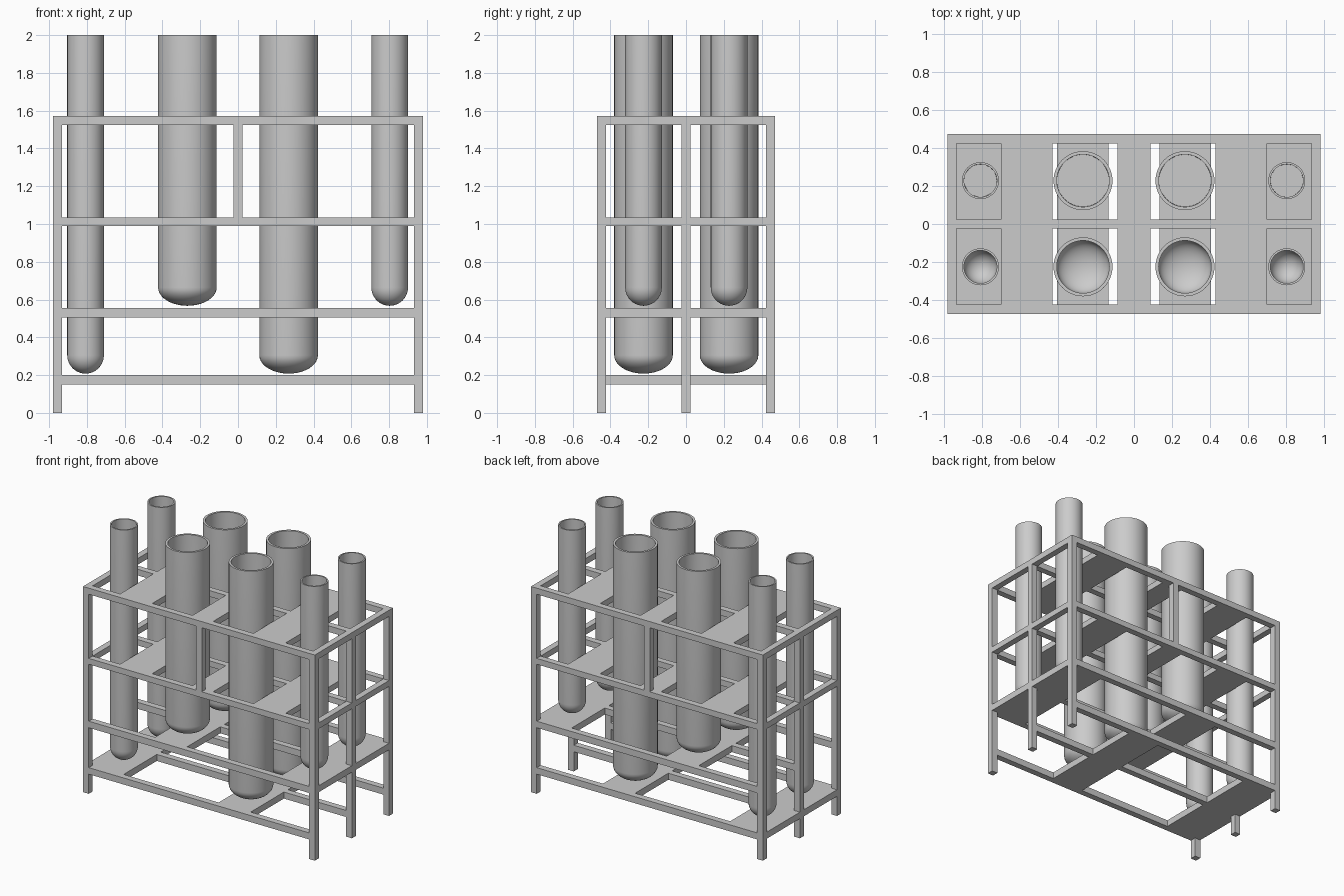
import bpy, math

if "Cube" in bpy.data.objects:
    bpy.data.objects.remove(bpy.data.objects["Cube"])

X, Y, W = 0.98, 0.472, 0.048      # rack half sizes and bar width


def box(name, x0, x1, y0, y1, z0, z1):
    bpy.ops.mesh.primitive_cube_add(size=1, location=((x0 + x1) / 2, (y0 + y1) / 2, (z0 + z1) / 2))
    ob = bpy.context.object
    ob.name = name
    ob.scale = (x1 - x0, y1 - y0, z1 - z0)
    bpy.ops.object.transform_apply(location=False, rotation=False, scale=True)
    return ob


def lathe(name, profile, loc, n=48):
    """Turn an (r, z) profile around z; r = 0 points become poles."""
    verts, faces, rings = [], [], []
    for r, z in profile:
        k = 1 if r < 1e-6 else n
        rings.append(range(len(verts), len(verts) + k))
        verts += [(r * math.cos(2 * math.pi * i / n), r * math.sin(2 * math.pi * i / n), z) for i in range(k)]
    for a, b in zip(rings, rings[1:]):
        for i in range(n):
            j = (i + 1) % n
            q = [a[i % len(a)], a[j % len(a)], b[j % len(b)], b[i % len(b)]]
            faces.append(list(dict.fromkeys(q)))
    me = bpy.data.meshes.new(name)
    me.from_pydata(verts, [], faces)
    ob = bpy.data.objects.new(name, me)
    bpy.context.collection.objects.link(ob)
    ob.location = loc
    bpy.context.view_layer.objects.active = ob
    bpy.ops.object.select_all(action='DESELECT')
    ob.select_set(True)
    bpy.ops.object.shade_smooth_by_angle(angle=math.radians(35))
    return ob


def round_end(r, h, z0, steps=10):
    """Quarter ellipse from the pole at z0 out to radius r at z0 + h."""
    return [(r * math.sin(t), z0 + h - h * math.cos(t))
            for t in (math.pi / 2 * i / steps for i in range(steps + 1))]


# Upright legs: three at each end
y_bars = [(-Y, -Y + W), (-W / 2, W / 2), (Y - W, Y)]
for y0, y1 in y_bars:
    for x0, x1 in ((-X, -X + W), (X - W, X)):
        box("leg", x0, x1, y0, y1, 0, 1.572)

# Short middle posts between the two upper shelves
for y0, y1 in (y_bars[0], y_bars[2]):
    box("middle_post", -W / 2, W / 2, y0, y1, 1.035, 1.525)

# Shelves: long rails plus cross plates between them
upper = [(-X, -X + W), (-0.70, -0.428), (-0.087, 0.087), (0.428, 0.70), (X - W, X)]
shelves = [
    ("top_shelf", 1.525, 1.572, upper),
    ("middle_shelf", 0.99, 1.035, upper),
    ("high_support", 0.505, 0.555, [(-0.405, -0.133), (0.67, X)]),
    ("low_support", 0.15, 0.20, [(-X, -0.67), (0.133, 0.405)]),
]
for name, z0, z1, plates in shelves:
    for y0, y1 in y_bars:
        box(name + "_rail", -X + W, X - W, y0, y1, z0, z1)
    for x0, x1 in plates:
        for s in (-1, 1):
            ya, yb = sorted((s * W / 2, s * (Y - W)))
            box(name + "_plate", x0, x1, ya, yb, z0, z1)

# Test tubes: (x, radius, bottom); the back row holds liquid
tubes = [(-0.807, 0.097, 0.208), (-0.268, 0.155, 0.567), (0.268, 0.155, 0.208), (0.803, 0.097, 0.567)]
for x, r, z in tubes:
    ri, h, t = r * 0.89, 0.097, 0.012
    inner = round_end(ri, h - t, z + t)
    for y in (-0.225, 0.228):
        lathe("test_tube", round_end(r, h, z) + [(r, 2.0), (ri, 2.0)] + inner[::-1], (x, y, 0))
    lathe("liquid", [(a * 0.995, b + 0.001) for a, b in inner] + [(ri * 0.995, 1.2), (0, 1.2)], (x, 0.228, 0))
